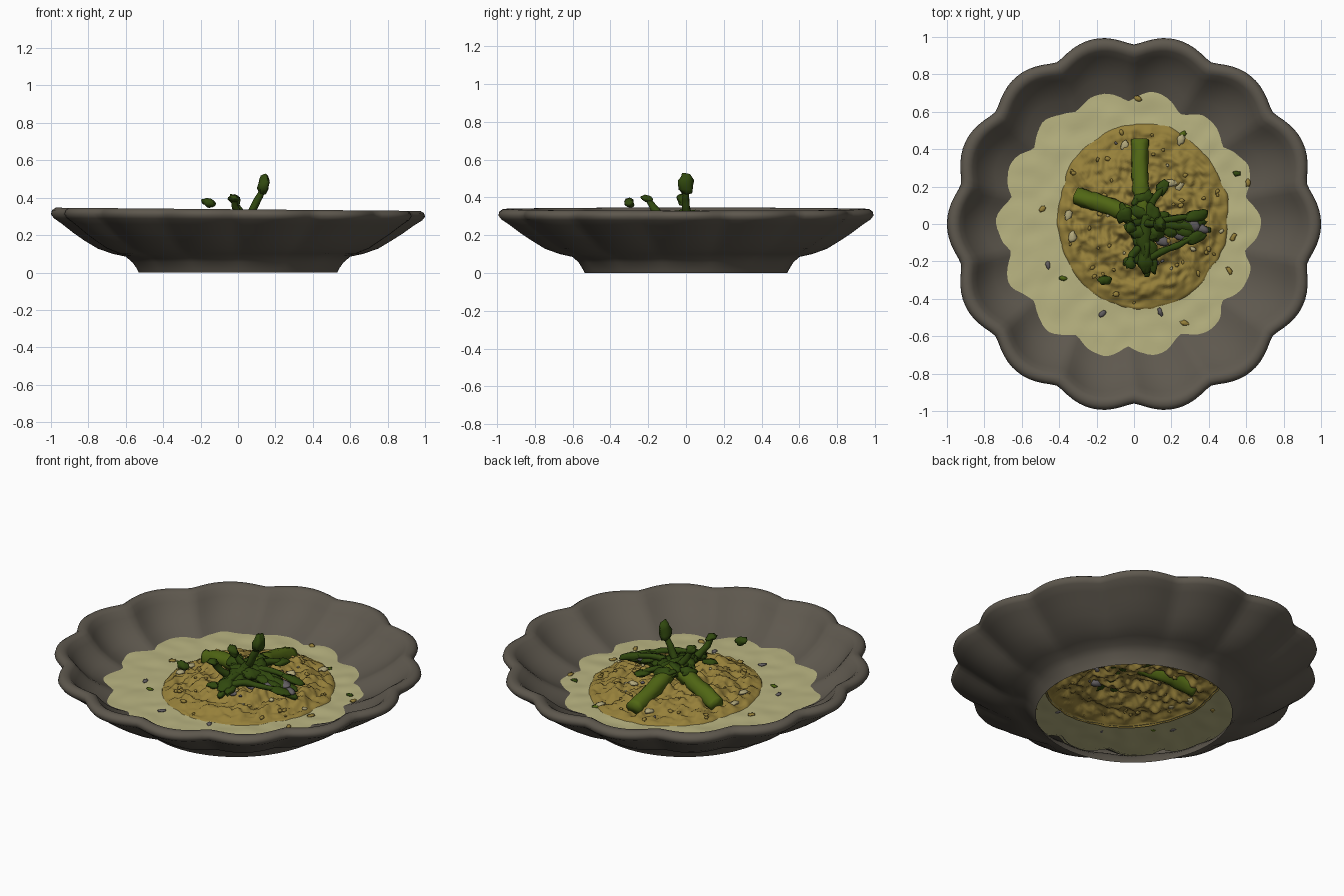
import bpy, math, random
from mathutils import Vector, noise

if "Cube" in bpy.data.objects:
    bpy.data.objects.remove(bpy.data.objects["Cube"])

random.seed(4)

def mat(name, r, g, b):
    m = bpy.data.materials.new(name)
    lin = [((c / 255 + 0.055) / 1.055) ** 2.4 for c in (r, g, b)]
    m.diffuse_color = (*lin, 1)
    m.use_nodes = True
    m.node_tree.nodes["Principled BSDF"].inputs["Base Color"].default_value = m.diffuse_color
    return m

STONE = mat("stone grey", 94, 88, 78)
CREAM = mat("pale cream", 186, 181, 130)
PUREE = mat("mustard puree", 150, 128, 58)
STALK = mat("stalk green", 80, 102, 20)
LEAF = mat("dark leaf green", 48, 72, 14)
GREY = mat("purple grey", 98, 94, 96)
PALE = mat("pale crumb", 178, 168, 124)

def make(name, verts, faces, material):
    me = bpy.data.meshes.new(name)
    me.from_pydata(verts, [], faces)
    me.materials.append(material)
    me.polygons.foreach_set("use_smooth", [True] * len(faces))
    me.update()
    ob = bpy.data.objects.new(name, me)
    bpy.context.collection.objects.link(ob)
    return ob

def grid_faces(rows, n):
    return [(i * n + j, i * n + (j + 1) % n, (i + 1) * n + (j + 1) % n, (i + 1) * n + j)
            for i in range(rows - 1) for j in range(n)]

def lobe(a):
    # 14 rounded scallops: 1 at a lobe centre, near 0 in a cusp
    return min(1, math.sqrt(math.cos(7 * a) ** 2 + 0.02))

# ---- scalloped bowl: (radius, height, scallop depth, x shift), open at the foot
profile = [(.53, 0, 0, 0), (.54, .02, 0, 0), (.565, .055, .01, 0), (.60, .085, .02, 0),
           (.67, .10, .035, 0), (.75, .128, .05, 0), (.82, .17, .06, 0), (.88, .21, .06, 0),
           (.94, .255, .06, 0), (.985, .285, .06, 0), (1.0, .305, .06, 0), (.995, .325, .06, 0),
           (.975, .338, .06, 0), (.95, .338, .06, 0), (.93, .325, .065, 0), (.90, .29, .07, -.005),
           (.85, .24, .08, -.015), (.78, .195, .09, -.025), (.70, .160, .10, -.03)]
N = 168
verts = []
for r, z, d, sx in profile:
    for j in range(N):
        a = 2 * math.pi * j / N
        q = r * (1 - d * (1 - lobe(a)))
        x = q * math.cos(a) + sx
        tilt = -.009 * x * max(0, z - .17) / .17
        verts.append((x, q * math.sin(a) * 1.012, z + tilt))
make("scalloped_bowl", verts, grid_faces(len(profile), N), STONE)

# ---- puree mound
CX, CY = .045, .04

def puree_r(a):
    base = .46 * .5 / math.hypot(.5 * math.cos(a), .46 * math.sin(a))
    c, s = math.cos(a), math.sin(a)
    return base * (1 + .04 * noise.noise((2.2 * c, 2.2 * s, 3)) + .022 * noise.noise((7 * c, 7 * s, 8)))

def puree_z(x, y):
    a = math.atan2(y - CY, x - CX)
    t = min(1, math.hypot(x - CX, y - CY) / puree_r(a))
    swirl = .012 * math.sin(2 * math.pi * 3 * t + a) * math.sin(math.pi * t)
    rough = .026 * noise.noise((x * 13, y * 13, 1)) + .026 * noise.noise((x * 30, y * 30, 5))
    return .166 + .068 * (1 - t ** 2.6) + swirl + rough * min(1, 5 * (1 - t) + .15)

ROWS, N = 52, 168
verts = []
for i in range(ROWS):
    for j in range(N):
        a = 2 * math.pi * j / N
        r = puree_r(a) * (1 - i / ROWS)
        x, y = CX + r * math.cos(a), CY + r * math.sin(a)
        verts.append((x, y, puree_z(x, y) if i else .157))
faces = grid_faces(ROWS, N)
faces.append(tuple((ROWS - 1) * N + j for j in range(N)))
make("puree_mound", verts, faces, PUREE)

# ---- sauce ring between puree and bowl wall
ROWS, N = 12, 168
verts = []
for i in range(ROWS):
    for j in range(N):
        a = 2 * math.pi * j / N
        k = i / (ROWS - 1)
        ri = puree_r(a) * .98
        ro = .735 * (1 - .10 * (1 - lobe(a))) + .012 * noise.noise((5 * math.cos(a), 5 * math.sin(a), 2))
        x = (CX + ri * math.cos(a)) * (1 - k) + (ro * math.cos(a) - .03) * k
        y = (CY + ri * math.sin(a)) * (1 - k) + ro * math.sin(a) * k
        verts.append((x, y, .163 + .006 * noise.noise((x * 11, y * 11, 0))))
make("cream_sauce", verts, grid_faces(ROWS, N), CREAM)

def tube(name, pts, radii, material, n=12, lump=0):
    # closed tube along a smoothed path
    pts = [Vector(p) for p in pts]
    S = 6
    path, rad = [], []
    for i in range(len(pts) - 1):
        p0, p1, p2 = pts[max(i - 1, 0)], pts[i], pts[i + 1]
        p3 = pts[min(i + 2, len(pts) - 1)]
        for s in range(S + (i == len(pts) - 2)):
            t = s / S
            path.append(.5 * (2 * p1 + (p2 - p0) * t + (2 * p0 - 5 * p1 + 4 * p2 - p3) * t * t
                              + (3 * p1 - p0 - 3 * p2 + p3) * t ** 3))
            rad.append(radii[i] * (1 - t) + radii[i + 1] * t)
    verts = []
    for i, p in enumerate(path):
        d = (path[min(i + 1, len(path) - 1)] - path[max(i - 1, 0)]).normalized()
        u = d.cross(Vector((.13, .21, 1))).normalized()
        v = d.cross(u)
        for j in range(n):
            a = 2 * math.pi * j / n
            o = u * math.cos(a) + v * math.sin(a)
            verts.append(p + o * rad[i] * (1 + lump * noise.noise((p + o * .05) * 22)))
    faces = grid_faces(len(path), n)
    faces += [tuple(range(n))[::-1], tuple((len(path) - 1) * n + j for j in range(n))]
    return make(name, verts, faces, material)

def blob(name, loc, size, direction, material, lump=.25, n=12, rows=8):
    # lumpy ellipsoid; long axis follows direction, size = (length, width, thickness)
    q = Vector(direction).to_track_quat('X', 'Z')
    verts = []
    for i in range(rows + 1):
        b = math.pi * (.02 + .96 * i / rows)
        for j in range(n):
            a = 2 * math.pi * j / n
            p = Vector((-math.cos(b), math.sin(b) * math.cos(a), math.sin(b) * math.sin(a)))
            p *= 1 + lump * noise.noise(p * 1.7 + Vector(loc) * 40)
            p = Vector((p.x * size[0], p.y * size[1], p.z * size[2]))
            verts.append(q @ p + Vector(loc))
    faces = grid_faces(rows + 1, n)
    faces += [tuple(range(n))[::-1], tuple(rows * n + j for j in range(n))]
    return make(name, verts, faces, material)

# ---- two crossed asparagus spears: light stalk, dark scaly tip
spears = [((.03, .45, .205), (.035, .22, .255), (.05, .05, .285), (.06, -.12, .275), (.07, -.28, .235)),
          ((-.31, .15, .205), (-.15, .10, .25), (.04, .03, .275), (.22, -.01, .265), (.41, -.03, .225))]
for k, (a, b, c, d, e) in enumerate(spears):
    tube(f"asparagus_stalk_{k}", (a, b, c), (.046, .045, .04), STALK, 14, .3)
    tube(f"asparagus_tip_{k}", (c, d, e), (.046, .042, .012), LEAF, 14, .6)
    path = [Vector(p) for p in (b, c, d, e)]
    for i in range(8):
        s = .75 + i * .26
        m = int(s)
        p = path[m].lerp(path[m + 1], s - m)
        ax = (path[m + 1] - path[m]).normalized()
        side = ax.cross(Vector((0, 0, 1))) * ((-1) ** i) * .03
        blob(f"tip_scale_{k}_{i}", p + side + Vector((0, 0, .014)), (.055, .03, .018),
             ax + side * 7, LEAF, .5)

# ---- herb sprigs: (stem points or none, leaf position, leaf size, leaf direction)
sprigs = [([(.05, .01, .29), (.09, 0, .36), (.12, 0, .42)], (.138, 0, .468), (.056, .042, .03), (.2, 0, 1)),
          ([(.02, -.13, .30), (-.01, -.17, .345), (-.02, -.2, .385)], (-.02, -.21, .395), (.032, .028, .018), (-.3, -1, .2)),
          ([(.04, .02, .29), (.0, .0, .34), (-.02, -.01, .38)], (-.02, -.02, .39), (.036, .03, .024), (-.4, 0, .3)),
          ([], (-.155, -.30, .372), (.036, .026, .024), (-1, 0, .4)),
          ([(.06, -.2, .26), (.14, -.15, .29), (.24, -.11, .28)], (.32, -.07, .26), (.06, .035, .018), (1, .4, -.2)),
          ([(.08, .05, .29), (.10, .12, .30), (.13, .16, .30)], (.15, .19, .285), (.045, .03, .018), (.6, 1, 0)),
          ([(.10, .0, .29), (.16, .02, .31), (.22, .03, .31)], (.33, .045, .285), (.065, .032, .02), (1, .2, -.3)),
          ([(.06, -.08, .29), (.07, -.12, .30)], (.06, -.2, .28), (.065, .04, .02), (.1, -1, -.3)),
          ([], (-.02, -.20, .25), (.04, .025, .016), (-1, -.4, 0))]
for k, (stem, tip, size, direction) in enumerate(sprigs):
    if stem:
        r = [.021, .019, .016, .013][:len(stem) + 1]
        tube(f"herb_stem_{k}", stem + [tip], r, LEAF, 8, .4)
    blob(f"herb_leaf_{k}", tip, size, direction, LEAF, .4)
for k, (x, y) in enumerate([(.02, .07), (.10, .05), (.12, -.04), (.02, -.04), (-.05, .05), (.05, .14)]):
    blob(f"herb_cluster_{k}", (x, y, .295), (.055, .04, .028), (math.cos(k * 2), math.sin(k * 2), .3), LEAF, .6)

# ---- purple grey slices tucked among the greens
for k, (x, y, z, s) in enumerate([(.30, -.0, .268, .055), (.36, -.025, .25, .04), (.15, -.09, .255, .045),
                                  (.10, -.20, .24, .035), (.24, -.055, .262, .045)]):
    blob(f"grey_slice_{k}", (x, y, z), (s, s * .6, .018), (1, -.4, 0), GREY)

# ---- larger pale flakes on the puree
for k, (x, y) in enumerate([(.20, .22), (.24, .20), (-.05, .42), (-.35, .05), (-.33, -.07), (.25, .45)]):
    blob(f"pale_flake_{k}", (x, y, puree_z(x, y) + .004), (.028, .02, .011), (1, k, 0), PALE, .5)

# ---- scattered crumbs on the puree
for k in range(56):
    a, t = random.uniform(0, 6.283), random.uniform(.35, .95)
    r = puree_r(a) * t
    x, y = CX + r * math.cos(a), CY + r * math.sin(a)
    s = random.uniform(.007, .014)
    m = (PALE if k % 6 == 0 else GREY if k % 14 == 1 else PUREE)
    blob(f"crumb_{k}", (x, y, puree_z(x, y) + .003), (s * 1.3, s, s * .8),
         (math.cos(k), math.sin(k), 0), m, .5, 7, 4)

# ---- specks floating on the sauce
specks = [(.55, .27, LEAF), (.53, -.07, PUREE), (.51, -.25, PUREE), (-.38, -.29, STALK), (-.17, -.48, GREY),
          (.14, -.47, GREY), (.27, -.53, PUREE), (-.49, .08, PUREE), (-.46, -.22, GREY), (.02, .67, PUREE),
          (.26, .48, STALK), (.61, .22, PUREE)]
for k, (x, y, m) in enumerate(specks):
    blob(f"sauce_speck_{k}", (x, y, .167), (.022, .014, .008), (math.cos(k), math.sin(k), 0), m, .5, 8, 5)
